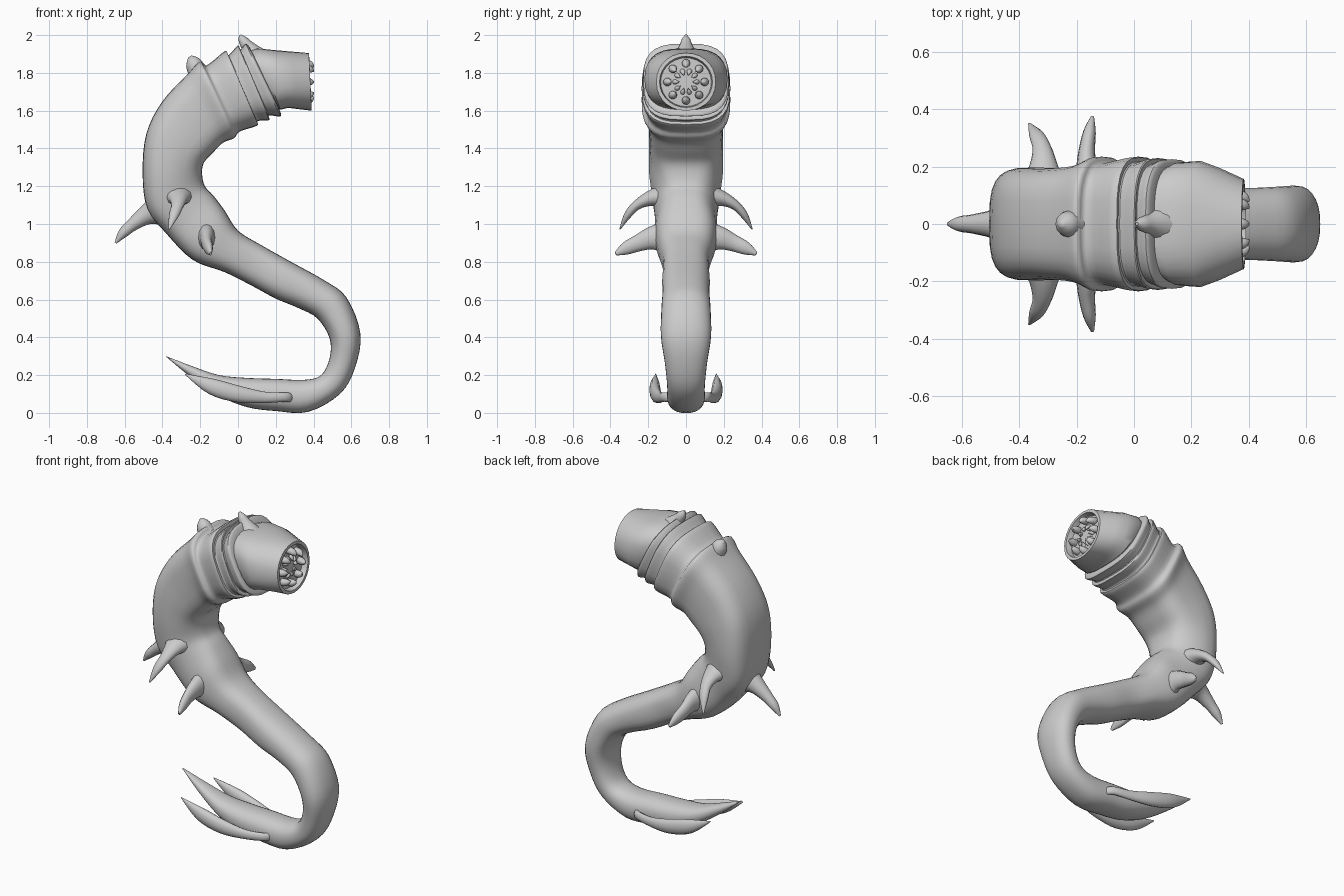
import bpy, bmesh, math
from mathutils import Vector as V


def loft(name, rings, angle=50):
    """Skin a list of equal-sized point rings and cap both ends."""
    bm = bmesh.new()
    vs = [[bm.verts.new(p) for p in r] for r in rings]
    n = len(vs[0])
    for a, b in zip(vs, vs[1:]):
        for k in range(n):
            bm.faces.new((a[k], a[(k + 1) % n], b[(k + 1) % n], b[k]))
    bm.faces.new(vs[0][::-1])
    bm.faces.new(vs[-1])
    bmesh.ops.recalc_face_normals(bm, faces=bm.faces)
    me = bpy.data.meshes.new(name)
    bm.to_mesh(me)
    bm.free()
    ob = bpy.data.objects.new(name, me)
    bpy.context.collection.objects.link(ob)
    bpy.ops.object.select_all(action='DESELECT')
    ob.select_set(True)
    bpy.context.view_layer.objects.active = ob
    bpy.ops.object.shade_smooth_by_angle(angle=math.radians(angle))
    return ob


def catmull(seq, steps):
    """Smoothly interpolate tuples of numbers."""
    out = []
    for i in range(len(seq) - 1):
        a, b, c, d = (seq[max(0, min(len(seq) - 1, i + k))] for k in (-1, 0, 1, 2))
        for s in range(steps):
            t = s / steps
            out.append(tuple(0.5 * (2 * q + (r - p) * t + (2 * p - 5 * q + 4 * r - w) * t * t
                             + (3 * q - p - 3 * r + w) * t ** 3) for p, q, r, w in zip(a, b, c, d)))
    return out + [seq[-1]]


def section(st, n=28):
    """Rounded-square ring between a back point and a belly point; taper narrows the belly."""
    ox, oz, ix, iz, w, power, taper = st
    c, u = V(((ox + ix) / 2, 0, (oz + iz) / 2)), V(((ox - ix) / 2, 0, (oz - iz) / 2))
    f = lambda v: math.copysign(abs(v) ** (2 / power), v)
    ring = []
    for k in range(n):
        t = 2 * math.pi * k / n
        h = f(math.cos(t))
        ring.append(c + u * h + V((0, w * (1 - taper * max(0, -h)), 0)) * f(math.sin(t)))
    return ring


def horn(name, path, radii, ref=(1, 0, 0), flat=1.0, n=12, steps=4):
    """Tapered spike along a path; flat scales its thickness across ref."""
    data = catmull([tuple(p) + (r,) for p, r in zip(path, radii)], steps)
    pts = [V(d[:3]) for d in data]
    rings = []
    for i, p in enumerate(pts):
        d = (pts[min(i + 1, len(pts) - 1)] - pts[max(i - 1, 0)]).normalized()
        b = d.cross(V(ref)).normalized()
        a = b.cross(d).normalized()
        r = max(data[i][3], 0.001)
        rings.append([p + a * r * math.cos(2 * math.pi * k / n)
                      + b * r * flat * math.sin(2 * math.pi * k / n) for k in range(n)])
    return loft(name, rings)


# Body from tail tip to neck: back x z, belly x z, half width
body = [
    (-.38, .30, -.377, .294, .005), (-.25, .25, -.25, .19, .04), (-.10, .20, -.10, .09, .075),
    (.05, .185, .05, .03, .095), (.20, .18, .20, .01, .10), (.35, .175, .37, .005, .10),
    (.44, .20, .54, .10, .10), (.485, .29, .62, .24, .112), (.485, .395, .648, .42, .133),
    (.42, .50, .575, .61, .13), (.32, .555, .46, .70, .125), (.20, .605, .28, .80, .126),
    (.07, .675, .12, .89, .122), (-.07, .745, .0, .965, .142), (-.24, .81, -.07, 1.07, .165),
    (-.38, .95, -.13, 1.15, .165), (-.48, 1.08, -.175, 1.20, .178), (-.505, 1.27, -.19, 1.265, .195),
    (-.485, 1.48, -.18, 1.325, .197), (-.40, 1.65, -.13, 1.38, .195), (-.27, 1.79, -.08, 1.43, .205)]
# Ridged collar: alternating crests and grooves
collar = [
    (-.205, 1.86, -.02, 1.455, .235), (-.165, 1.84, .01, 1.49, .215),
    (-.07, 1.915, .10, 1.52, .235), (-.05, 1.895, .105, 1.545, .215),
    (.0, 1.945, .165, 1.55, .23), (.01, 1.92, .165, 1.575, .212),
    (.04, 1.955, .225, 1.57, .226), (.065, 1.93, .22, 1.605, .20)]
belly = {13: .05, 14: .1, 15: .22, 16: .3, 17: .25, 18: .08}
shape = [s + (2.3 + 1.1 * min(1, max(0, (i - 10) / 6)), belly.get(i, 0)) for i, s in enumerate(body)]
shape += [s + (3.0, 0) for s in collar]
loft("body", [section(s) for s in catmull(shape, 4)])

# Head cone with a recessed mouth
head = [(.04, 1.91, .20, 1.62, .19, 2.8, 0), (.10, 1.93, .225, 1.605, .215, 2.8, 0),
        (.20, 1.92, .265, 1.615, .22, 2.6, 0), (.28, 1.913, .32, 1.608, .195, 2.3, 0),
        (.375, 1.905, .39, 1.60, .157, 2.1, 0),
        (.377, 1.888, .39, 1.617, .14, 2, 0), (.345, 1.88, .355, 1.622, .134, 2, 0)]
loft("head", [section(s) for s in head], 35)

# Teeth: outer knobs and small inward fangs
for k in range(8):
    t = math.pi * k / 4
    at = lambda x, r: V((x, r * math.sin(t), 1.752 + r * math.cos(t)))
    horn("outer_tooth", [at(.335, .1), at(.365, .098), at(.388, .09), at(.402, .078)],
         [.02, .022, .016, .002], (0, .3, 1), n=10, steps=3)
for k in range(10):
    t = 2 * math.pi * (k + .5) / 10
    at = lambda x, r: V((x, r * math.sin(t), 1.752 + r * math.cos(t)))
    horn("inner_tooth", [at(.343, .06), at(.36, .052), at(.368, .035)],
         [.014, .011, .001], (1, 0, 0), n=8, steps=2)

# Back horns and the rear spike
horn("crest_horn", [(.09, 0, 1.88), (.05, 0, 1.94), (.025, 0, 1.975), (.01, 0, 2.0)],
     [.07, .036, .024, .006], (0, 1, 0))
horn("crest_knob", [(-.17, 0, 1.74), (-.22, 0, 1.82), (-.24, 0, 1.86), (-.255, 0, 1.887)],
     [.07, .05, .038, .01], (0, 1, 0))
horn("rear_spike", [(-.40, 0, 1.08), (-.48, 0, 1.05), (-.56, 0, .995), (-.61, 0, .95), (-.648, 0, .90)],
     [.10, .055, .034, .026, .006], (0, 1, 0))

# Paired side spikes and tail fins
for s in (-1, 1):
    horn("upper_side_spike", [(-.32, s * .12, 1.145), (-.315, s * .19, 1.135), (-.32, s * .26, 1.10),
                              (-.34, s * .31, 1.045), (-.365, s * .35, .972)],
         [.09, .055, .034, .026, .004], flat=.75)
    horn("lower_side_spike", [(-.17, s * .10, .93), (-.165, s * .18, .925), (-.165, s * .25, .90),
                              (-.155, s * .32, .87), (-.145, s * .372, .842)],
         [.09, .062, .045, .034, .01], (0, 0, 1), flat=.65)
    horn("tail_fin", [(.28, s * .08, .08), (.25, s * .115, .084), (.14, s * .14, .082),
                      (.0, s * .16, .10), (-.14, s * .165, .14), (-.28, s * .16, .205)],
         [.025, .025, .03, .044, .042, .003], (0, 0, 1), flat=.65)
